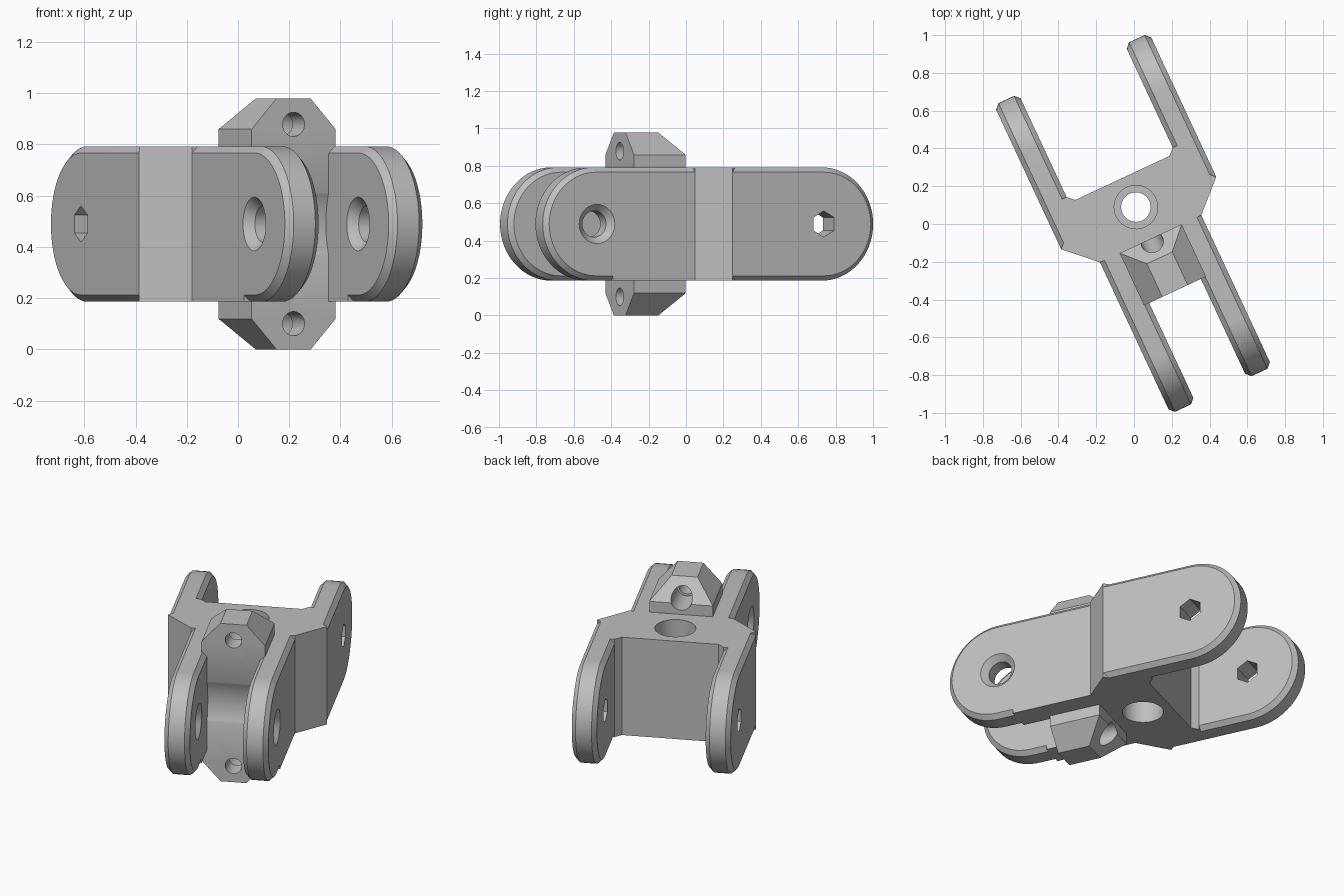
import bpy, bmesh, math
from mathutils import Vector, Matrix

cube = bpy.data.objects.get("Cube")
if cube:
    bpy.data.objects.remove(cube, do_unlink=True)

TURN = math.radians(25)      # whole part is turned about z
MID, R = 0.489, 0.303        # mid height, plate end radius
BEVEL = 0.026
PLACE = Matrix.Rotation(TURN, 4, 'Z') @ Matrix.Translation((0.047, 0, 0))

grey = bpy.data.materials.new("plain grey")
grey.use_nodes = True
grey.diffuse_color = (0.52, 0.52, 0.52, 1)
grey.node_tree.nodes["Principled BSDF"].inputs["Base Color"].default_value = grey.diffuse_color


def loft(name, sections):
    """Closed solid through matching rings of points."""
    bm = bmesh.new()
    rings = [[bm.verts.new(p) for p in s] for s in sections]
    n = len(rings[0])
    for lo, hi in zip(rings, rings[1:]):
        for i in range(n):
            j = (i + 1) % n
            bm.faces.new((lo[i], lo[j], hi[j], hi[i]))
    bm.faces.new(rings[0])
    bm.faces.new(rings[-1])
    bmesh.ops.recalc_face_normals(bm, faces=bm.faces)
    bm.transform(PLACE)
    mesh = bpy.data.meshes.new(name)
    bm.to_mesh(mesh)
    bm.free()
    mesh.materials.append(grey)
    obj = bpy.data.objects.new(name, mesh)
    bpy.context.collection.objects.link(obj)
    return obj


def turned(axis, centre, profile, sides=48):
    """Cutter along an axis; profile is (position, radius) pairs."""
    sections = []
    for t, r in profile:
        ring = []
        for i in range(sides):
            ang = math.pi / 2 + math.tau * i / sides
            p = Vector(centre)
            p[axis] = t
            p[(axis + 1) % 3] += r * math.cos(ang)
            p[(axis + 2) % 3] += r * math.sin(ang)
            ring.append(p)
        sections.append(ring)
    return loft("cutter", sections)


def finish(obj, cutters=()):
    """Cut the holes, then smooth the round faces."""
    bpy.ops.object.select_all(action='DESELECT')
    bpy.context.view_layer.objects.active = obj
    obj.select_set(True)
    for c in cutters:
        c.hide_render = True
        mod = obj.modifiers.new("cut", 'BOOLEAN')
        mod.operation, mod.solver, mod.object = 'DIFFERENCE', 'EXACT', c
        bpy.ops.object.modifier_apply(modifier=mod.name)
        bpy.data.objects.remove(c, do_unlink=True)
    bpy.ops.object.shade_smooth_by_angle(angle=math.radians(25))


def plate(name, x0, x1, root, centre):
    """Bevelled plate with one round end."""
    way = 1 if centre > root else -1

    def outline(x, r):
        pts = [(x, root, MID - r)]
        for i in range(33):
            ang = -math.pi / 2 + math.pi * i / 32
            pts.append((x, centre + way * r * math.cos(ang), MID + r * math.sin(ang)))
        return pts + [(x, root, MID + r)]

    return loft(name, [outline(x0, R - BEVEL), outline(x0 + BEVEL, R),
                       outline(x1 - BEVEL, R), outline(x1, R - BEVEL)])


# Central body with slanted shoulders and small rear corner fillets
half = [(0.296, -0.108), (0.453, 0.042), (0.426, 0.069),
        (0.426, 0.26), (0.33, 0.28), (0.31, 0.28), (0.275, 0.247)]
outline = half + [(-x, y) for x, y in reversed(half)]
body = loft("central_body", [[(x, y, z) for x, y in outline] for z in (MID - R, MID + R)])
finish(body, [turned(2, (0, 0.077, 0), [(0, 0.115), (0.39, 0.115), (0.39, 0.078),
                                        (0.59, 0.078), (0.59, 0.115), (1, 0.115)])])

# Front and rear arms on both sides
for side, word in ((1, "left"), (-1, "right")):
    x0, x1 = sorted((side * 0.151, side * 0.296))
    arm = plate("front_arm_" + word, x0, x1, -0.06, -0.69)
    finish(arm, [turned(0, (0, -0.685, MID),
                        [(x0 - 0.02, 0.125), (x0 + 0.035, 0.07),
                         (x1 - 0.035, 0.07), (x1 + 0.02, 0.125)])])
    # Square lower edge near the body
    low = MID - R
    loft("arm_lower_edge_" + word,
         [[(x0, y, low), (x1, y, low), (x1, y, low + BEVEL), (x0, y, low + BEVEL)]
          for y in (-0.59, -0.108)])

    x0, x1 = sorted((side * 0.31, side * 0.453))
    arm = plate("rear_arm_" + word, x0, x1, 0.042, 0.58)
    finish(arm, [turned(0, (0, 0.58, MID), [(x0 - 0.05, 0.07), (x1 + 0.05, 0.07)], 6)])

# Upright block between the front arms, tapering to lugs above and below
sections = []
for z, w, back in ((0, 0.074, -0.22), (0.119, 0.181, -0.108),
                   (0.859, 0.181, -0.108), (0.978, 0.074, -0.22)):
    sections.append([(-w, -0.413, z), (w, -0.413, z), (w, back, z), (-w, back, z)])
block = loft("lug_block", sections)
cutters = [turned(0, (0, -0.69, MID), [(-0.3, 0.303), (0.3, 0.303)], 96)]
for z in (0.1, 0.878):
    cutters.append(turned(1, (0, 0, z), [(-0.5, 0.047), (-0.3, 0.047),
                                         (-0.3, 0.06), (0, 0.06)]))
finish(block, cutters)
